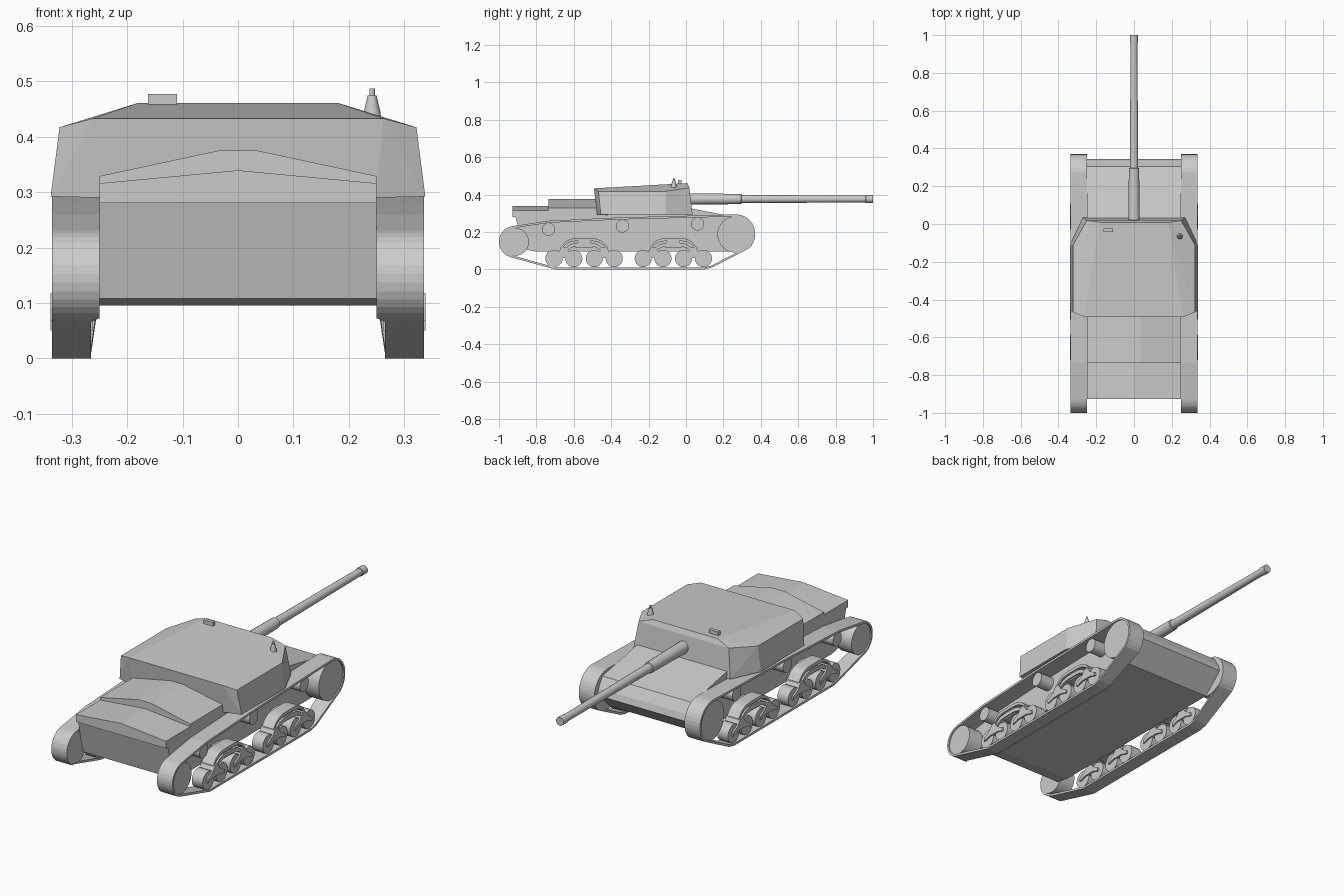
import bpy, bmesh, math
from mathutils import Vector, Matrix

if "Cube" in bpy.data.objects:
    bpy.data.objects.remove(bpy.data.objects["Cube"])


def finish(name, bm, mirror=False, smooth=False):
    bmesh.ops.recalc_face_normals(bm, faces=bm.faces)
    me = bpy.data.meshes.new(name)
    bm.to_mesh(me)
    bm.free()
    ob = bpy.data.objects.new(name, me)
    bpy.context.collection.objects.link(ob)
    if smooth:
        me.shade_smooth()
        me.set_sharp_from_angle(angle=math.radians(30))
    if mirror:
        ob.modifiers.new("Mirror", 'MIRROR')
    return ob


def loft(name, rings, caps=True, closed=False, **kw):
    """Skin a list of equal-length closed point rings."""
    bm = bmesh.new()
    vs = [[bm.verts.new(p) for p in r] for r in rings]
    n = len(vs[0])
    pairs = list(zip(vs, vs[1:])) + ([(vs[-1], vs[0])] if closed else [])
    for a, b in pairs:
        for i in range(n):
            j = (i + 1) % n
            bm.faces.new((a[i], a[j], b[j], b[i]))
    if caps:
        bm.faces.new(vs[0])
        bm.faces.new(vs[-1])
    return finish(name, bm, **kw)


def side_plate(name, prof, x0, x1, **kw):
    return loft(name, [[(x, y, z) for y, z in prof] for x in (x0, x1)], **kw)


def disc(y, z, r, n):
    return [(y + r * math.cos(2 * math.pi * i / n), z + r * math.sin(2 * math.pi * i / n)) for i in range(n)]


def wheel(name, y, z, r, x0, x1, n=24):
    return side_plate(name, disc(y, z, r, n), x0, x1, mirror=True, smooth=True)


def arc(y, z, r, a0, a1, n):
    return [(y + r * math.cos(math.radians(a0 + (a1 - a0) * i / n)),
             z + r * math.sin(math.radians(a0 + (a1 - a0) * i / n))) for i in range(n + 1)]


def lathe(name, origin, prof, axis, n=16):
    """Turn (distance, radius) pairs around the y or z axis."""
    rings = []
    for d, r in prof:
        pts = [(a, b) for a, b in disc(0, 0, r, n)]
        rings.append([Vector(origin) + Vector((a, d, b) if axis == 'y' else (a, b, d)) for a, b in pts])
    return loft(name, rings, smooth=True)


# Hull tub with sloping nose
side_plate("hull", [(-0.92, 0.315), (-0.87, 0.108), (-0.80, 0.095), (0.24, 0.095), (0.345, 0.19),
                    (0.335, 0.222), (0.305, 0.272), (0.03, 0.325), (-0.45, 0.30), (-0.60, 0.315)], -0.25, 0.25)

# Rear engine deck and raised middle deck
def deck(name, y0, y1, base, edge, top, half):
    sec = [(-0.25, base), (0.25, base), (0.25, edge), (half, top), (-half, top), (-0.25, edge)]
    return loft(name, [[(x, y, z) for x, z in sec] for y in (y0, y1)])


deck("rear_deck", -0.927, -0.72, 0.28, 0.316, 0.339, 0.004)
deck("middle_deck", -0.735, -0.47, 0.28, 0.329, 0.375, 0.035)

# Faceted fighting compartment
bm = bmesh.new()
for x, y, z in [(0.25, -0.475, 0.29), (0.338, -0.455, 0.292), (0.338, -0.11, 0.292), (0.27, 0.035, 0.292),
                (0.262, -0.492, 0.433), (0.322, -0.468, 0.417), (0.322, -0.11, 0.417),
                (0.25, 0.018, 0.436), (0.18, 0.008, 0.461)]:
    for s in (1, -1):
        bm.verts.new((s * x, y, z))
bmesh.ops.convex_hull(bm, input=bm.verts)
bmesh.ops.dissolve_limit(bm, angle_limit=math.radians(1.5), verts=bm.verts, edges=bm.edges)
finish("fighting_compartment", bm)

# Gun
lathe("gun_barrel", (0, 0, 0.376), [(-0.02, 0.031), (0.295, 0.027), (0.297, 0.022), (0.96, 0.018),
                                    (0.962, 0.021), (1.0, 0.021)], 'y')

# Roof fittings
side_plate("sight_box", [(-0.042, 0.44), (-0.024, 0.44), (-0.024, 0.477), (-0.042, 0.477)], -0.162, -0.11)
lathe("roof_periscope", (0.242, -0.065, 0), [(0.425, 0.017), (0.445, 0.015), (0.474, 0.008),
                                             (0.4745, 0.005), (0.487, 0.005)], 'z', 12)

# Track belts: outer path offset inward to give thickness
path = ([(-0.70, 0.0), (0.10, 0.0), (0.14, 0.010)] + arc(0.265, 0.189, 0.105, -48, 95, 14)
        + [(0.06, 0.288), (-0.34, 0.278), (-0.735, 0.260)] + arc(-0.915, 0.147, 0.085, 100, 252, 14))
n = len(path)
rings = []
for i, (y, z) in enumerate(path):
    t = Vector(path[(i + 1) % n]) - Vector(path[i - 1])
    t.normalize()
    iy, iz = y - t.y * 0.011, z + t.x * 0.011
    xi = 0.265 if z < 0.07 else 0.25
    rings.append([(xi, y, z), (0.336, y, z), (0.336, iy, iz), (xi, iy, iz)])
loft("track", rings, caps=False, closed=True, mirror=True)

# Sprockets, idlers and return rollers
wheel("front_drive_wheel", 0.265, 0.187, 0.097, 0.25, 0.330, 32)
wheel("rear_idler_wheel", -0.915, 0.147, 0.075, 0.25, 0.330, 32)
for k, (y, z) in enumerate([(-0.735, 0.214), (-0.34, 0.232), (0.062, 0.243)]):
    wheel(f"return_roller_{k}", y, z, 0.035, 0.25, 0.325)

# Suspension: two groups, each two wheel pairs joined by arms and an arched spring
for g, c in enumerate((-0.545, -0.068)):
    for k, s in enumerate((-1, 1)):
        m = c + s * 0.108
        for w in (-1, 1):
            wheel(f"road_wheel_{g}{k}{w}", m + w * 0.053, 0.058, 0.046, 0.27, 0.33, 20)
        arm = [(-0.068, 0.050), (-0.030, 0.062), (0.030, 0.062), (0.068, 0.050), (0.068, 0.068),
               (0.030, 0.090), (0.012, 0.118), (-0.012, 0.118), (-0.030, 0.090), (-0.068, 0.068)]
        side_plate(f"wheel_arm_{g}{k}", [(m + y, z) for y, z in arm], 0.262, 0.338, mirror=True)
    for name, hw, top, drop, th in (("upper_leaf_spring", 0.125, 0.168, 0.050, 0.016),
                                    ("lower_leaf_spring", 0.095, 0.142, 0.026, 0.020)):
        us = [i / 5 - 1 for i in range(11)]
        up = [(c + u * hw, top - drop * u ** 4) for u in us]
        side_plate(f"{name}_{g}", up + [(y, z - th) for y, z in reversed(up)], 0.268, 0.332, mirror=True)
    side_plate(f"spring_bracket_{g}", [(c - 0.045, 0.115), (c + 0.045, 0.115), (c + 0.03, 0.16), (c - 0.03, 0.16)],
               0.245, 0.325, mirror=True)
